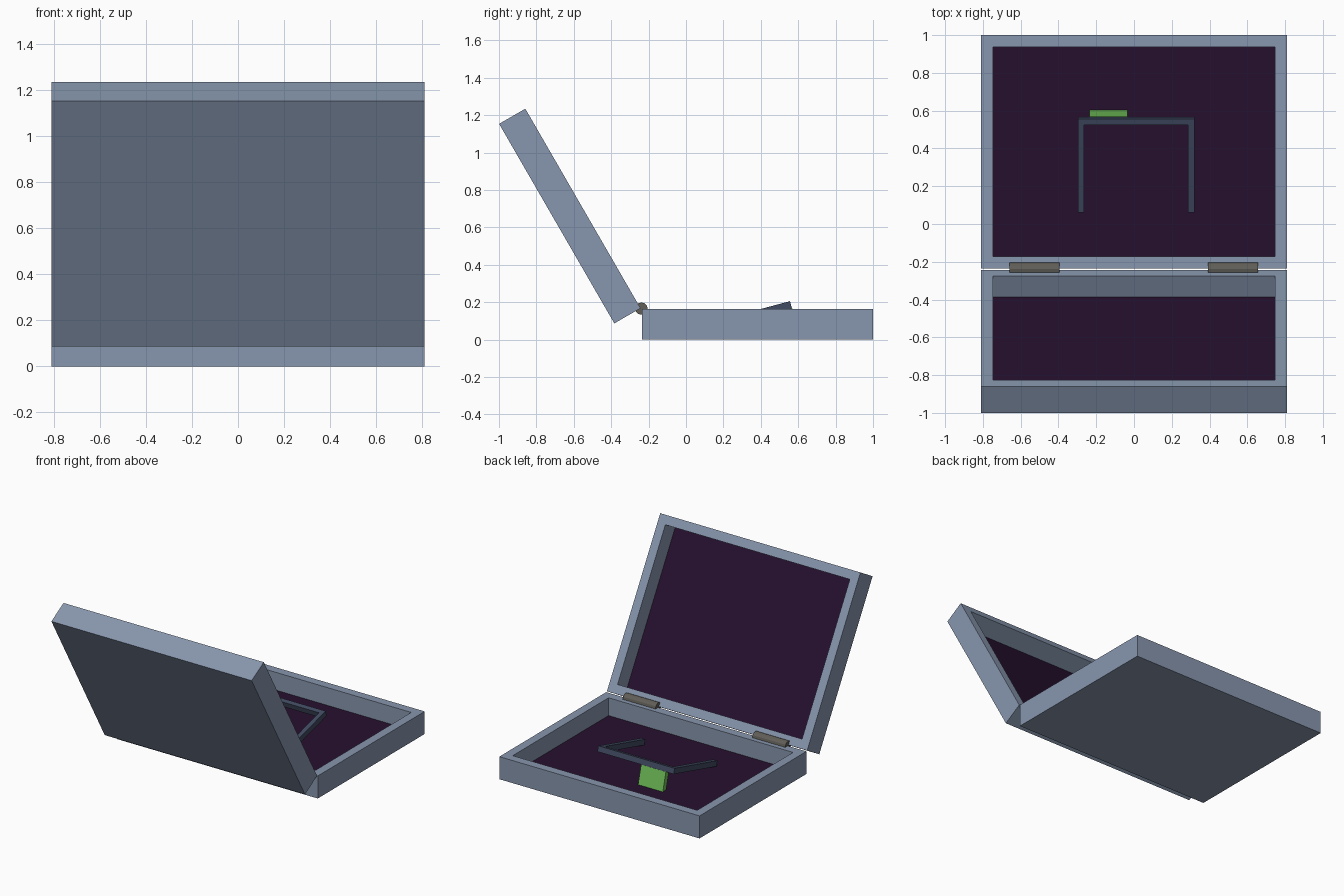
import bpy, bmesh, math
from mathutils import Matrix, Vector

if "Cube" in bpy.data.objects:
    bpy.data.objects.remove(bpy.data.objects["Cube"])


def material(name, rgb):
    m = bpy.data.materials.new(name)
    m.diffuse_color = (*rgb, 1)
    m.use_nodes = True
    m.node_tree.nodes["Principled BSDF"].inputs["Base Color"].default_value = m.diffuse_color
    return m


GREY = material("blue_grey_case", (0.243, 0.307, 0.42))
LINING = material("dark_plum_lining", (0.019, 0.005, 0.027))
HANDLE = material("dark_slate", (0.053, 0.069, 0.122))
GREEN = material("green_tag", (0.16, 0.515, 0.098))
METAL = material("hinge_metal", (0.122, 0.114, 0.098))


def finish(name, bm, mats, matrix=Matrix()):
    bmesh.ops.recalc_face_normals(bm, faces=bm.faces)
    me = bpy.data.meshes.new(name)
    bm.to_mesh(me)
    bm.free()
    for m in mats:
        me.materials.append(m)
    ob = bpy.data.objects.new(name, me)
    ob.matrix_world = matrix
    bpy.context.collection.objects.link(ob)
    return ob


def add_box(bm, lo, hi):
    lo, hi = Vector(lo), Vector(hi)
    mat = Matrix.Translation((lo + hi) / 2) @ Matrix.Diagonal((*(hi - lo), 1))
    bmesh.ops.create_cube(bm, size=1, matrix=mat)


def tray(name, length, height, matrix):
    """Open tray: inset the top face, sink it and line its floor."""
    bm = bmesh.new()
    add_box(bm, (-0.81, 0, 0), (0.81, length, height))
    top = max(bm.faces, key=lambda f: f.calc_center_median().z)
    bmesh.ops.inset_individual(bm, faces=[top], thickness=0.09)
    floor = bmesh.ops.extrude_discrete_faces(bm, faces=[top])["faces"][0]
    bmesh.ops.translate(bm, verts=floor.verts, vec=(0, 0, -0.13))
    floor.material_index = 1
    return finish(name, bm, [GREY, LINING], matrix)


# Case halves; the lid is opened by 120 degrees
tray("case_base", 1.235, 0.165, Matrix.Translation((0, -0.235, 0)))
c, s = 0.5, math.sqrt(0.75)
T = 0.162
corner = Vector((0, -0.243, 0.168))
lid_origin = corner - Vector((0, s, c)) * T
lid = Matrix(((-1, 0, 0, 0),
              (0, -c, s, lid_origin.y),
              (0, s, c, lid_origin.z),
              (0, 0, 0, 1)))
tray("case_lid", 1.232, T, lid)

# Hinge barrels
for side, x in (("left", -0.526), ("right", 0.523)):
    bm = bmesh.new()
    bmesh.ops.create_cone(bm, cap_ends=True, segments=12, radius1=0.033,
                          radius2=0.033, depth=0.265)
    finish("hinge_" + side, bm, [METAL],
           Matrix.Translation((x, -0.238, 0.166)) @ Matrix.Rotation(math.pi / 2, 4, 'Y'))

# Tilted U-shaped stand; local origin is its upper front edge
tilt = Matrix.Translation((0, 0.556, 0.206)) @ Matrix.Rotation(math.radians(15), 4, 'X')
bm = bmesh.new()
outline = [(-0.297, -0.513), (-0.297, 0), (0.32, 0), (0.32, -0.513),
           (0.287, -0.513), (0.287, -0.033), (-0.264, -0.033), (-0.264, -0.513)]
face = bm.faces.new([bm.verts.new((x, y, 0)) for x, y in outline])
ext = bmesh.ops.extrude_face_region(bm, geom=[face], use_keep_orig=True)["geom"]
bmesh.ops.translate(bm, verts=[v for v in ext if isinstance(v, bmesh.types.BMVert)],
                    vec=(0, 0, -0.04))
finish("stand_frame", bm, [HANDLE], tilt)

# Green tag hanging below the stand's crossbar
bm = bmesh.new()
add_box(bm, (-0.235, -0.035, -0.18), (-0.035, 0.002, -0.04))
finish("green_tag", bm, [GREEN], tilt)
